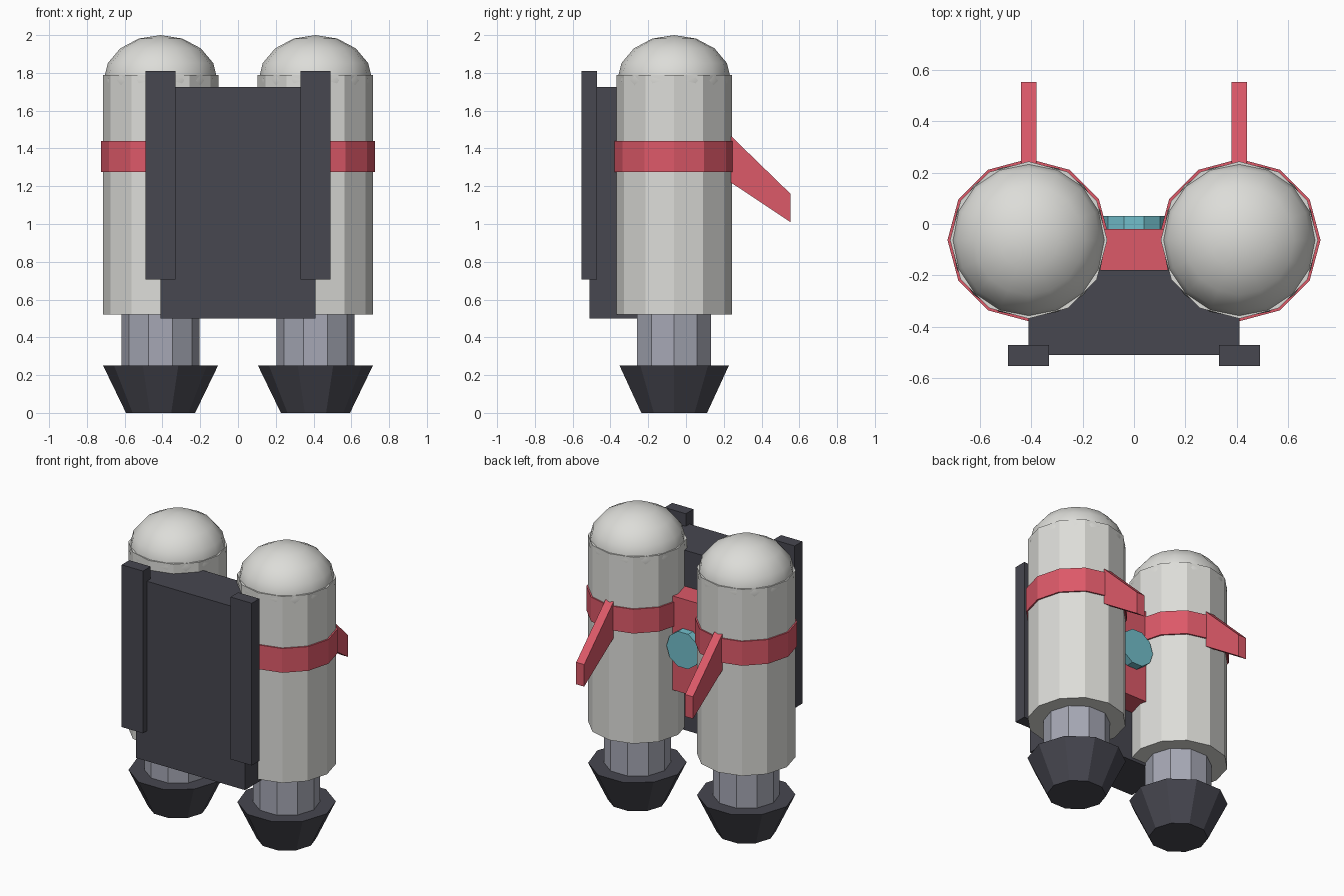
import bpy, bmesh
from math import pi
from mathutils import Matrix, Vector

if "Cube" in bpy.data.objects:
    bpy.data.objects.remove(bpy.data.objects["Cube"], do_unlink=True)


def material(name, rgb):
    m = bpy.data.materials.new(name)
    m.use_nodes = True
    m.diffuse_color = (*rgb, 1)
    m.node_tree.nodes["Principled BSDF"].inputs["Base Color"].default_value = (*rgb, 1)
    return m


white = material("off_white", (0.72, 0.72, 0.69))
red = material("red", (0.72, 0.10, 0.14))
dark = material("charcoal", (0.063, 0.063, 0.08))
steel = material("blue_grey_steel", (0.38, 0.39, 0.46))
teal = material("teal", (0.17, 0.52, 0.60))


def finish(name, bm, mat):
    bmesh.ops.recalc_face_normals(bm, faces=bm.faces)
    mesh = bpy.data.meshes.new(name)
    bm.to_mesh(mesh)
    bm.free()
    mesh.materials.append(mat)
    ob = bpy.data.objects.new(name, mesh)
    bpy.context.collection.objects.link(ob)
    return ob


def box(name, mat, lo, hi):
    lo, hi = Vector(lo), Vector(hi)
    bm = bmesh.new()
    bmesh.ops.create_cube(bm, size=1, matrix=Matrix.Translation((lo + hi) / 2)
                          @ Matrix.Diagonal((*(hi - lo), 1)))
    return finish(name, bm, mat)


def drum(name, mat, centre, z0, z1, r0, r1, sides):
    """Flat-sided upright drum with one corner on the y axis."""
    bm = bmesh.new()
    place = Matrix.Translation((*centre, (z0 + z1) / 2)) @ Matrix.Rotation(pi / 2, 4, "Z")
    bmesh.ops.create_cone(bm, cap_ends=True, segments=sides, radius1=r0, radius2=r1,
                          depth=z1 - z0, matrix=place)
    return finish(name, bm, mat)


def fin(name, mat, x, half, profile):
    bm = bmesh.new()
    face = bm.faces.new([bm.verts.new((x - half, y, z)) for y, z in profile])
    ext = bmesh.ops.extrude_face_region(bm, geom=[face], use_keep_orig=True)
    bmesh.ops.translate(bm, vec=(2 * half, 0, 0),
                        verts=[v for v in ext["geom"] if isinstance(v, bmesh.types.BMVert)])
    return finish(name, bm, mat)


# Paired tanks, thrusters, fins and shoulder straps
for side, s in (("left", 1), ("right", -1)):
    c = (0.41 * s, -0.0625)
    drum(side + "_tank", white, c, 0.52, 1.79, 0.306, 0.306, 12)
    drum(side + "_tank_band", red, c, 1.275, 1.44, 0.316, 0.316, 12)
    drum(side + "_thruster_neck", steel, c, 0.25, 0.53, 0.206, 0.206, 10)
    drum(side + "_thruster_nozzle", dark, c, 0, 0.25, 0.183, 0.304, 10)

    bm = bmesh.new()
    bmesh.ops.create_uvsphere(bm, u_segments=16, v_segments=8, radius=1,
                              matrix=Matrix.Translation((*c, 1.76))
                              @ Matrix.Diagonal((0.302, 0.302, 0.24, 1)))
    for f in bm.faces:
        f.smooth = True
    finish(side + "_tank_dome", bm, white)

    fin(side + "_fin", red, c[0], 0.03,
        [(0.237, 1.467), (0.553, 1.16), (0.553, 1.01), (0.237, 1.22)])
    box(side + "_strap", dark, (c[0] - 0.08, -0.552, 0.705), (c[0] + 0.08, -0.47, 1.81))

# Back plate and centre block
box("back_plate", dark, (-0.41, -0.51, 0.5), (0.41, -0.18, 1.725))
box("centre_block", red, (-0.2, -0.19, 0.84), (0.2, -0.02, 1.48))

# Round lamp on the centre block
bm = bmesh.new()
bmesh.ops.create_cone(bm, cap_ends=True, segments=10, radius1=0.125, radius2=0.125, depth=0.06,
                      matrix=Matrix.Translation((0, 0.002, 1.16))
                      @ Matrix.Rotation(pi / 2, 4, "X") @ Matrix.Rotation(pi / 2, 4, "Z"))
finish("centre_lamp", bm, teal)
